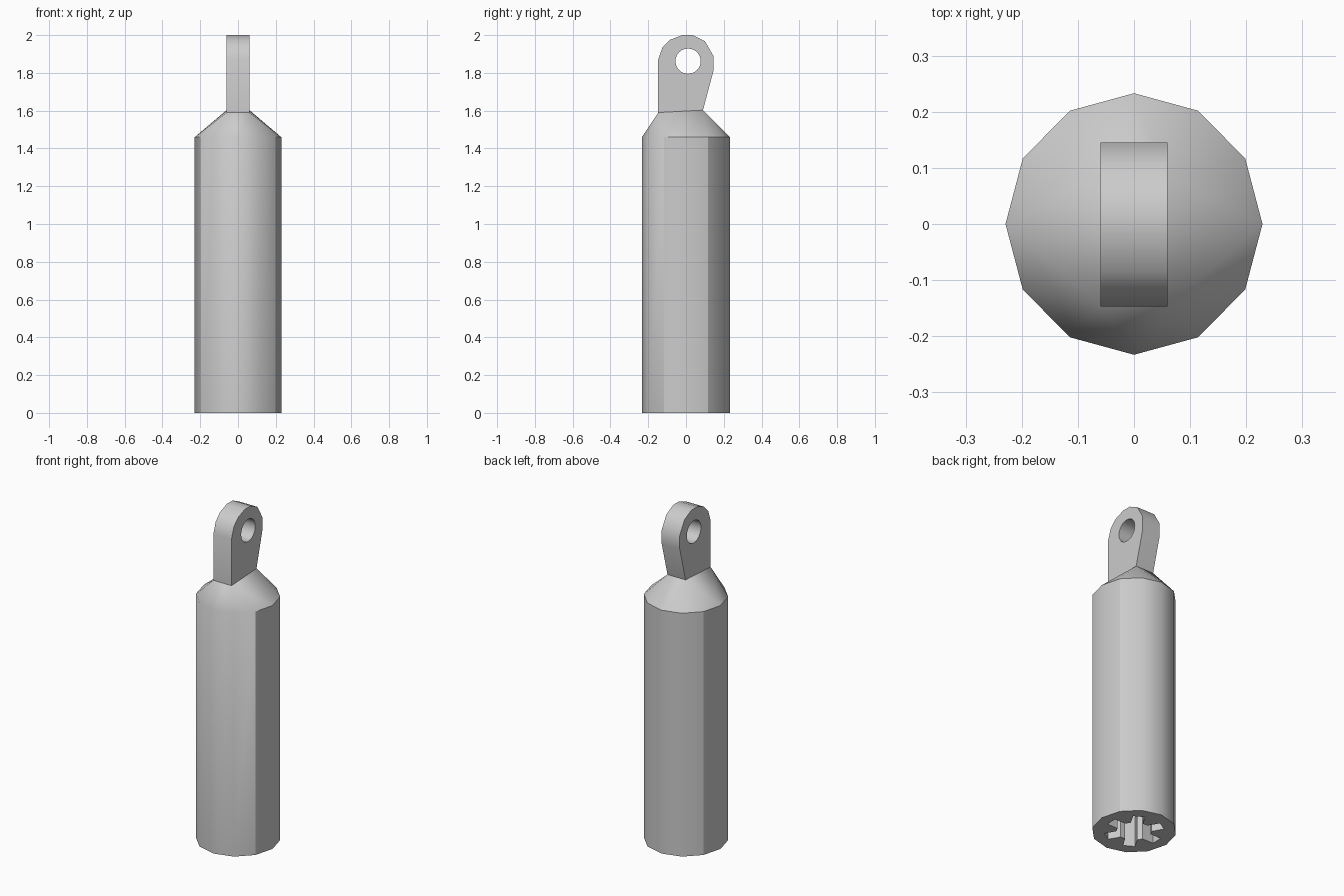
import bpy, bmesh
from math import cos, sin, pi, radians

old = bpy.data.objects.get("Cube")
if old:
    bpy.data.objects.remove(old, do_unlink=True)

steel = bpy.data.materials.new("grey steel")
steel.use_nodes = True
GREY = (0.6, 0.6, 0.6, 1)
steel.diffuse_color = GREY
steel.node_tree.nodes["Principled BSDF"].inputs["Base Color"].default_value = GREY


def make_object(name, bm):
    bmesh.ops.recalc_face_normals(bm, faces=bm.faces)
    mesh = bpy.data.meshes.new(name)
    bm.to_mesh(mesh)
    bm.free()
    mesh.materials.append(steel)
    obj = bpy.data.objects.new(name, mesh)
    bpy.context.collection.objects.link(obj)
    return obj


def prism(name, outline, offset):
    """Extrude a closed 3D outline along an offset."""
    bm = bmesh.new()
    face = bm.faces.new([bm.verts.new(p) for p in outline])
    extruded = bmesh.ops.extrude_face_region(bm, geom=[face])["geom"]
    verts = [g for g in extruded if isinstance(g, bmesh.types.BMVert)]
    bmesh.ops.translate(bm, verts=verts, vec=offset)
    return make_object(name, bm)


def activate(obj):
    bpy.ops.object.select_all(action='DESELECT')
    obj.select_set(True)
    bpy.context.view_layer.objects.active = obj


def cut(obj, cutter):
    cutter.hide_render = True
    mod = obj.modifiers.new("cut", 'BOOLEAN')
    mod.operation = 'DIFFERENCE'
    mod.solver = 'EXACT'
    mod.object = cutter
    activate(obj)
    bpy.ops.object.modifier_apply(modifier=mod.name)
    bpy.data.objects.remove(cutter, do_unlink=True)


def smooth(obj, angle):
    activate(obj)
    bpy.ops.object.shade_smooth_by_angle(angle=radians(angle))


SIDES, RIM_Z = 12, 1.46
LUG_X, FRONT_Y, BACK_Y = 0.06, -0.147, 0.09
FRONT_Z, BACK_Z = 1.59, 1.603

# Twelve-sided barrel with a shoulder tapering to the lug's rectangular foot
bm = bmesh.new()
angles = [2 * pi * i / SIDES for i in range(SIDES)]
low, high = [[bm.verts.new((0.229 * cos(a), 0.233 * sin(a), z)) for a in angles]
             for z in (0, RIM_Z)]
foot = [bm.verts.new(p) for p in ((LUG_X, BACK_Y, BACK_Z), (-LUG_X, BACK_Y, BACK_Z),
                                  (-LUG_X, FRONT_Y, FRONT_Z), (LUG_X, FRONT_Y, FRONT_Z))]
bm.faces.new(low)
bm.faces.new(foot)
for i in range(SIDES):
    j = (i + 1) % SIDES
    bm.faces.new((low[i], low[j], high[j], high[i]))
    bm.faces.new((high[i], high[j], foot[i // 3]))
for k in range(4):
    bm.faces.new((foot[k - 1], high[3 * k], foot[k]))
barrel = make_object("barrel", bm)

# Six-lobed drive socket sunk into the underside
socket = []
for k in range(6):
    for step, r in ((-0.36, 0.095), (-0.2, 0.165), (0.2, 0.165), (0.36, 0.095)):
        a = k * pi / 3 + step
        socket.append((r * cos(a), r * sin(a), -0.1))
cut(barrel, prism("socket_cutter", socket, (0, 0, 0.5)))
smooth(barrel, 35)

# Keep four upright barrel edges crisp
mesh = barrel.data
for edge in mesh.edges:
    a, b = (mesh.vertices[v].co for v in edge.vertices)
    upright = abs(a.z - b.z) > 1
    if upright and abs(abs(a.x) - 0.198) < 0.01:
        edge.use_edge_sharp = True

# Lug with a rounded head and a cross hole
profile = [(FRONT_Y, FRONT_Z), (FRONT_Y, 1.87), (-0.125, 1.935), (-0.085, 1.975),
           (-0.02, 2.0), (0.035, 2.0), (0.1, 1.968), (0.145, 1.89),
           (0.145, 1.81), (BACK_Y, BACK_Z)]
lug = prism("lug", [(-LUG_X, y, z) for y, z in profile], (2 * LUG_X, 0, 0))
hole = [(-0.2, 0.011 + 0.067 * cos(i * pi / 12), 1.862 + 0.067 * sin(i * pi / 12))
        for i in range(24)]
cut(lug, prism("hole_cutter", hole, (0.4, 0, 0)))
smooth(lug, 40)
